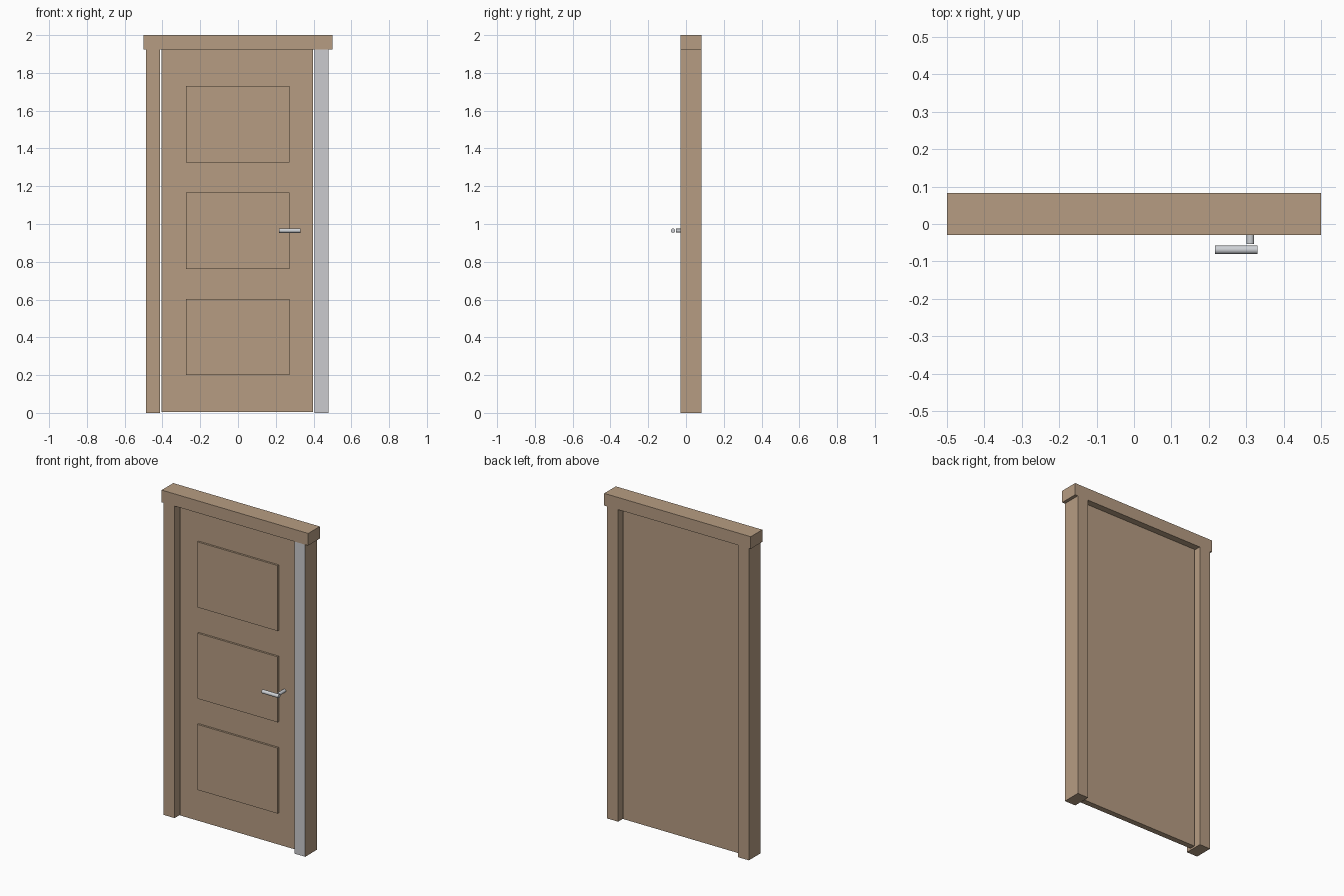
import bpy, bmesh, math

if "Cube" in bpy.data.objects:
    bpy.data.objects.remove(bpy.data.objects["Cube"])


def material(name, r, g, b):
    m = bpy.data.materials.new(name)
    m.diffuse_color = (r, g, b, 1)
    m.use_nodes = True
    m.node_tree.nodes["Principled BSDF"].inputs["Base Color"].default_value = m.diffuse_color
    return m


wood = material("wood_brown", 0.47, 0.335, 0.225)
grey = material("pale_grey", 0.60, 0.60, 0.62)
metal = material("handle_metal", 0.62, 0.64, 0.67)


def box(name, x, y, z, mats=(wood,)):
    """Box from (min, max) ranges on each axis."""
    me = bpy.data.meshes.new(name)
    bm = bmesh.new()
    bmesh.ops.create_cube(bm, size=1)
    for v in bm.verts:
        for i, (lo, hi) in enumerate((x, y, z)):
            v.co[i] = hi if v.co[i] > 0 else lo
    bm.to_mesh(me)
    bm.free()
    for m in mats:
        me.materials.append(m)
    ob = bpy.data.objects.new(name, me)
    bpy.context.collection.objects.link(ob)
    return ob


def rod(name, loc, length, radius, rot):
    bpy.ops.mesh.primitive_cylinder_add(vertices=32, radius=radius, depth=length,
                                        location=loc, rotation=rot)
    ob = bpy.context.object
    ob.name = name
    ob.data.materials.append(metal)
    bpy.ops.object.shade_smooth_by_angle(angle=math.radians(35))


FRAME_Y = (-0.03, 0.083)
HEAD_Z = 1.925

# Frame: two jambs and the wider head
box("left_jamb", (-0.487, -0.412), FRAME_Y, (0, HEAD_Z))
right = box("right_jamb", (0.405, 0.48), FRAME_Y, (0, HEAD_Z), (wood, grey))
box("frame_head", (-0.5, 0.5), FRAME_Y, (HEAD_Z, 2.0))

# Grey front face on the right jamb
for p in right.data.polygons:
    if p.normal.y < -0.9:
        p.material_index = 1

# Door leaf with three raised panels
LEAF_FRONT = 0.01
box("door_leaf", (-0.404, 0.398), (LEAF_FRONT, 0.045), (0.004, HEAD_Z - 0.002))
for i in range(3):
    z0 = 0.2 + i * 0.563
    box(f"raised_panel_{i + 1}", (-0.275, 0.272),
        (LEAF_FRONT - 0.012, LEAF_FRONT + 0.004), (z0, z0 + 0.404))

# Lever handle: stem out of the leaf, bar across it
rod("handle_stem", (0.311, -0.02, 0.965), 0.066, 0.01, (math.pi / 2, 0, 0))
rod("handle_bar", (0.273, -0.069, 0.965), 0.114, 0.0115, (0, math.pi / 2, 0))
